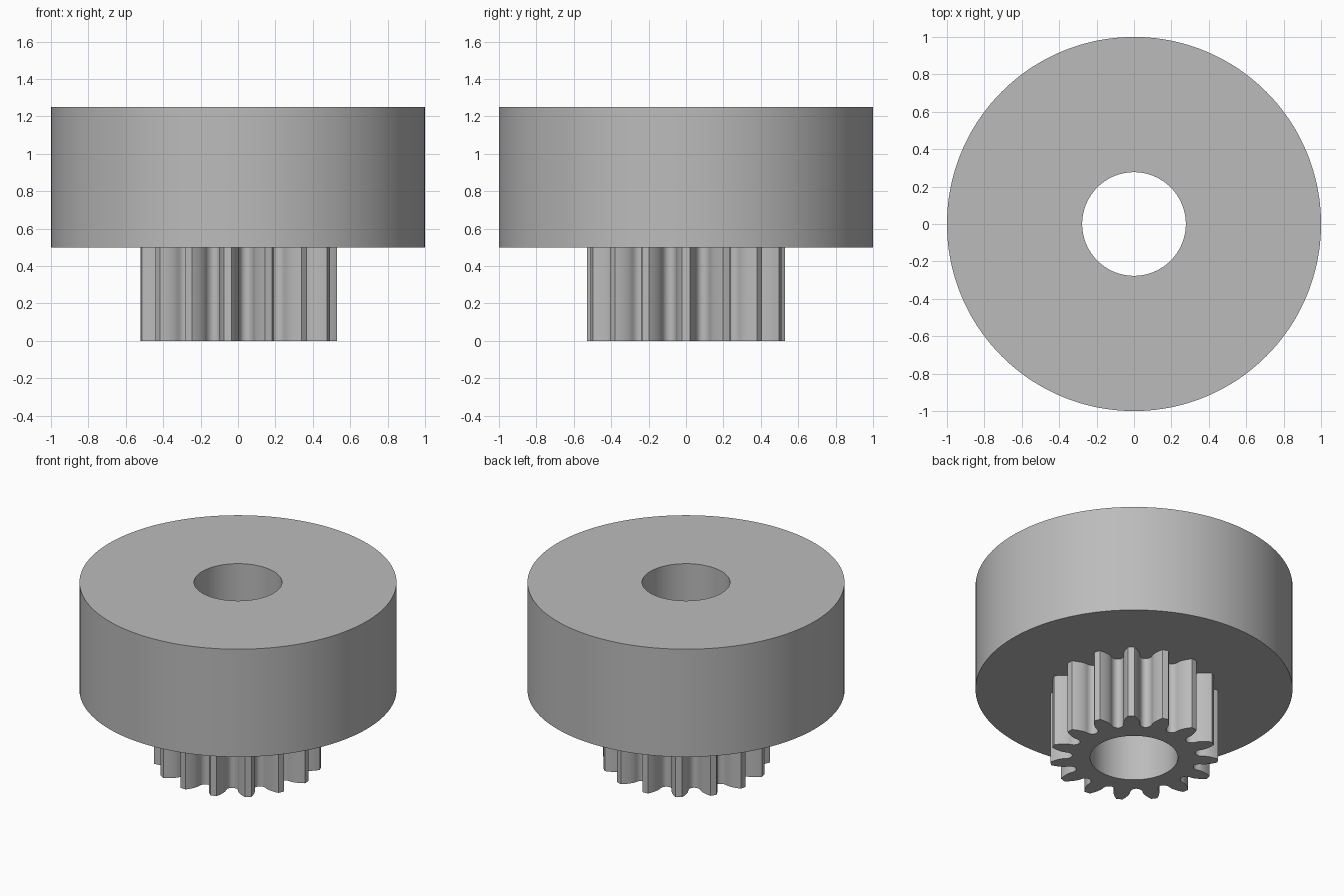
import bpy, bmesh
from math import sin, cos, pi, tan, acos, atan2, radians

if "Cube" in bpy.data.objects:
    bpy.data.objects.remove(bpy.data.objects["Cube"], do_unlink=True)

# Main sizes
TEETH = 15
TIP_R, ROOT_R, HOLE_R, RIM_R = 0.53, 0.39, 0.277, 1.0
SEAM_Z, TOP_Z = 0.5, 1.25
PITCH_R = TIP_R * TEETH / (TEETH + 2)
PRESSURE = radians(20)
BASE_R = PITCH_R * cos(PRESSURE)

# One colour for the whole part
grey = bpy.data.materials.new("plain_grey")
grey.use_nodes = True
colour = (0.5, 0.5, 0.5, 1)
grey.diffuse_color = colour
grey.node_tree.nodes["Principled BSDF"].inputs["Base Color"].default_value = colour


def involute(a):
    return tan(a) - a


def half_tooth():
    """(angle, radius) from the tooth tip to the middle of the rounded gap."""
    base_half = pi / (2 * TEETH) + involute(PRESSURE)
    points = []
    steps = 6
    for i in range(steps + 1):
        r = TIP_R + (BASE_R - TIP_R) * i / steps
        points.append((base_half - involute(acos(min(1, BASE_R / r))), r))
    gap = pi / TEETH
    gap_half = gap - base_half
    width, centre = BASE_R * sin(gap_half), BASE_R * cos(gap_half)
    for i in range(1, steps + 1):
        t = pi / 2 * i / steps
        r = centre - (centre - ROOT_R) * sin(t)
        side = width * cos(t)
        points.append((gap - min(atan2(side, r), gap_half), (r * r + side * side) ** 0.5))
    return points


# Gear outline: tip centre, one flank, then its mirror image, around the circle
half = half_tooth()
tooth = [(0, TIP_R)] + half + [(2 * pi / TEETH - a, r) for a, r in half[-2::-1]]
outline = [(a + k * 2 * pi / TEETH, r) for k in range(TEETH) for a, r in tooth]


def loft(name, rings):
    """Skin a stack of rings; radius None follows the gear outline."""
    bm = bmesh.new()
    loops = [[bm.verts.new(((radius or r) * cos(a), (radius or r) * sin(a), z))
              for a, r in outline] for radius, z in rings]
    n = len(outline)
    for low, high in zip(loops, loops[1:]):
        for i in range(n):
            j = (i + 1) % n
            bm.faces.new((low[i], low[j], high[j], high[i]))
    mesh = bpy.data.meshes.new(name)
    bm.to_mesh(mesh)
    bm.free()
    mesh.materials.append(grey)
    obj = bpy.data.objects.new(name, mesh)
    bpy.context.collection.objects.link(obj)
    bpy.ops.object.select_all(action="DESELECT")
    obj.select_set(True)
    bpy.context.view_layer.objects.active = obj
    bpy.ops.object.shade_smooth_by_angle(angle=radians(30))
    return obj


# Toothed hub below, plain wheel above, with one bore through both
loft("toothed_hub", [(HOLE_R, SEAM_Z), (HOLE_R, 0), (None, 0), (None, SEAM_Z)])
loft("wheel", [(None, SEAM_Z), (RIM_R, SEAM_Z), (RIM_R, TOP_Z), (HOLE_R, TOP_Z), (HOLE_R, SEAM_Z)])
